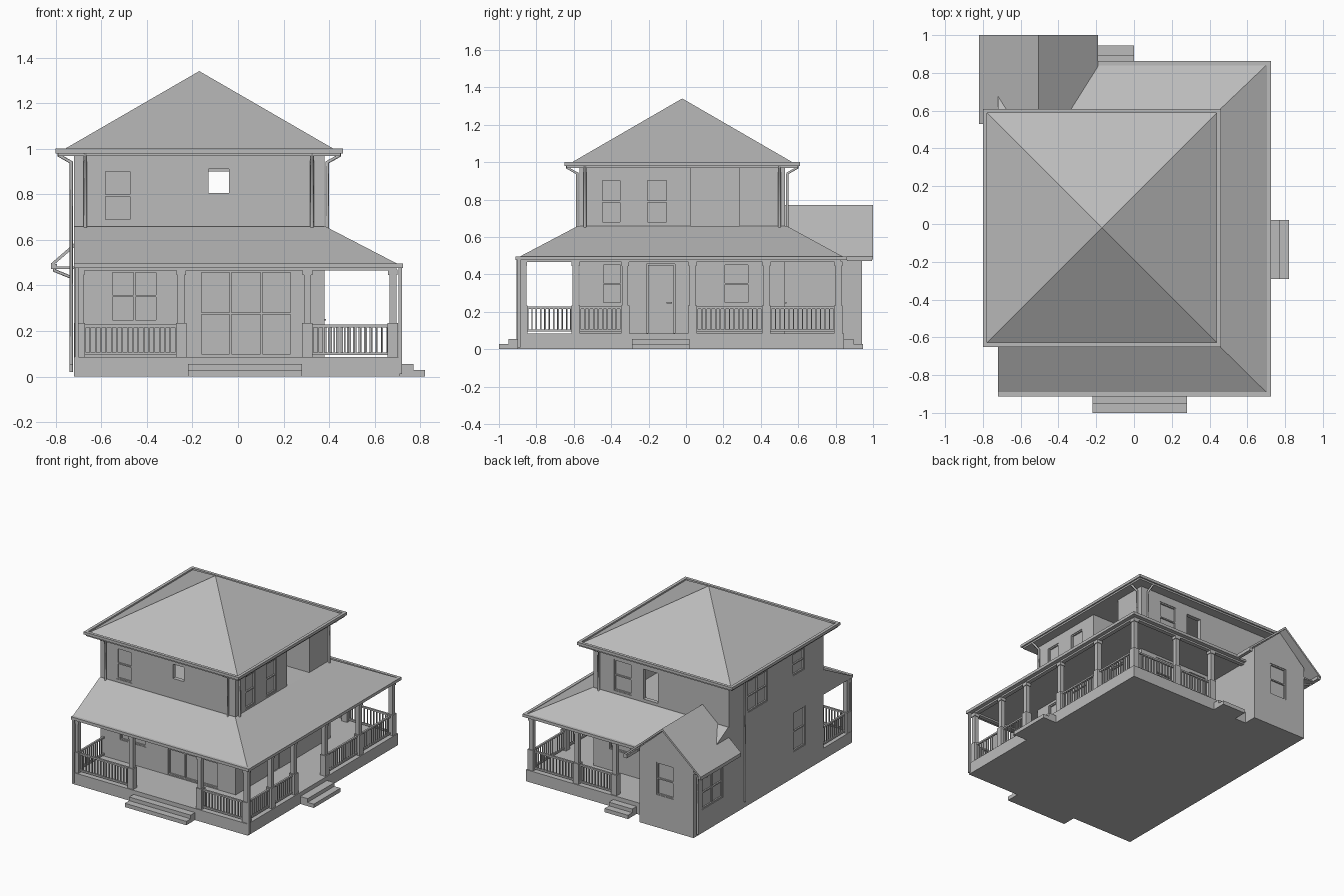
import bpy, bmesh
from mathutils import Matrix, Vector

cube = bpy.data.objects.get("Cube")
if cube:
    bpy.data.objects.remove(cube, do_unlink=True)

grey = bpy.data.materials.new("plain_grey")
grey.use_nodes = True
grey.diffuse_color = (0.5, 0.5, 0.5, 1)
grey.node_tree.nodes["Principled BSDF"].inputs["Base Color"].default_value = (0.5, 0.5, 0.5, 1)


def finish(name, bm):
    bmesh.ops.recalc_face_normals(bm, faces=bm.faces)
    mesh = bpy.data.meshes.new(name)
    bm.to_mesh(mesh)
    bm.free()
    mesh.materials.append(grey)
    ob = bpy.data.objects.new(name, mesh)
    bpy.context.scene.collection.objects.link(ob)
    return ob


def add_box(bm, x0, x1, y0, y1, z0, z1):
    size = Matrix.Diagonal((x1 - x0, y1 - y0, z1 - z0, 1))
    mid = Matrix.Translation(((x0 + x1) / 2, (y0 + y1) / 2, (z0 + z1) / 2))
    bmesh.ops.create_cube(bm, size=1, matrix=mid @ size)


def boxes(name, items):
    bm = bmesh.new()
    for b in items:
        add_box(bm, *b)
    return finish(name, bm)


def loft(name, lower, upper):
    """Closed solid between two rings of equal length."""
    bm = bmesh.new()
    a = [bm.verts.new(p) for p in lower]
    b = [bm.verts.new(p) for p in upper]
    bm.faces.new(a)
    bm.faces.new(b)
    for i in range(len(a)):
        j = (i + 1) % len(a)
        bm.faces.new((a[i], a[j], b[j], b[i]))
    return finish(name, bm)


def extrude_y(name, profile, y0, y1):
    return loft(name, [(x, y0, z) for x, z in profile], [(x, y1, z) for x, z in profile])


def rect(x0, x1, y0, y1, z):
    return [(x0, y0, z), (x1, y0, z), (x1, y1, z), (x0, y1, z)]


# Walls as (axis across the wall, plane, outward sign)
FRONT, BACK = ("y", -0.57, -1), ("y", 0.53, 1)
LEFT_SIDE, RIGHT_SIDE = ("x", 0.38, 1), ("x", -0.72, -1)
NICHE, ANNEX_BACK = ("x", 0.18, 1), ("y", 0.94, 1)


def on_wall(wall, u0, u1, z0, z1, d0, d1):
    """Box on a wall; d is measured outward from the wall plane."""
    axis, plane, sign = wall
    p, q = sorted((plane + sign * d0, plane + sign * d1))
    return (p, q, u0, u1, z0, z1) if axis == "x" else (u0, u1, p, q, z0, z1)


def cut(target, name, items):
    cutter = boxes(name, items)
    cutter.hide_render = True
    cutter.hide_viewport = True
    cutter.display_type = "WIRE"
    mod = target.modifiers.new(name, "BOOLEAN")
    mod.operation, mod.solver, mod.object = "DIFFERENCE", "EXACT", cutter


# Windows: wall, start, end, sill, head, number of lights
house_windows = [
    (FRONT, -0.59, -0.465, 0.68, 0.91, 1), (FRONT, -0.56, -0.35, 0.24, 0.465, 2),
    (FRONT, -0.17, 0.24, 0.09, 0.465, 3),
    (LEFT_SIDE, -0.455, -0.345, 0.67, 0.91, 1), (LEFT_SIDE, -0.215, -0.095, 0.67, 0.91, 1),
    (LEFT_SIDE, -0.45, -0.34, 0.24, 0.46, 1), (LEFT_SIDE, 0.2, 0.34, 0.24, 0.46, 1),
    (BACK, 0.07, 0.215, 0.68, 0.91, 1), (BACK, 0.08, 0.25, 0.24, 0.46, 1),
    (RIGHT_SIDE, 0.08, 0.31, 0.68, 0.91, 2), (RIGHT_SIDE, -0.35, -0.21, 0.75, 0.91, 1),
    (RIGHT_SIDE, -0.36, -0.22, 0.19, 0.48, 1),
]
annex_windows = [(ANNEX_BACK, -0.56, -0.42, 0.24, 0.48, 1), (RIGHT_SIDE, 0.6, 0.84, 0.17, 0.41, 2)]
doors = [(LEFT_SIDE, -0.21, -0.06, 0.087, 0.455), (BACK, -0.19, -0.05, 0.087, 0.455)]
open_windows = [(FRONT, -0.13, -0.04, 0.805, 0.91), (BACK, -0.145, -0.025, 0.68, 0.9)]
DEPTH = 0.014

# House body: shallow window recesses, upper room, side niche
house = boxes("house_walls", [(-0.72, 0.38, -0.57, 0.53, 0, 0.975)])
cut(house, "upper_room_cutter", [(-0.69, 0.15, -0.54, 0.5, 0.67, 0.95)])
recess = [on_wall(*w[:5], -DEPTH, 0.02) for w in house_windows + doors]
recess += [on_wall(*w, -0.05, 0.02) for w in open_windows]
recess.append((0.18, 0.42, 0.025, 0.285, 0.655, 0.97))
cut(house, "opening_cutter", recess)

# Annex with gable
annex = extrude_y("annex_walls", [(-0.72, 0), (-0.28, 0), (-0.28, 0.55), (-0.505, 0.75), (-0.72, 0.55)], 0.52, 0.94)
cut(annex, "annex_window_cutter", [on_wall(*w[:5], -DEPTH, 0.02) for w in annex_windows])
extrude_y("annex_roof", [(-0.82, 0.48), (-0.505, 0.752), (-0.19, 0.48), (-0.19, 0.497), (-0.505, 0.77), (-0.82, 0.497)], 0.53, 1.0)
boxes("annex_gutters", [(-0.82, -0.795, 0.53, 0.995, 0.472, 0.495), (-0.215, -0.19, 0.86, 0.995, 0.472, 0.495),
                        (-0.82, -0.72, 0.53, 0.94, 0.472, 0.482)])

# Window sashes and meeting rails
sashes = []
for wall, u0, u1, z0, z1, lights in house_windows + annex_windows + [(NICHE, 0.08, 0.19, 0.67, 0.91, 1)]:
    f, mid = 0.009, (z0 + z1) / 2
    lo, hi = (0.001, 0.008) if wall is NICHE else (-DEPTH - 0.001, -0.004)
    step = (u1 - u0) / lights
    for i in range(lights + 1):
        u = min(max(u0 + i * step, u0 + f / 2), u1 - f / 2)
        sashes.append(on_wall(wall, u - f / 2, u + f / 2, z0, z1, lo, hi))
    for z in (z0, mid - f / 2, z1 - f):
        sashes.append(on_wall(wall, u0, u1, z, z + f, lo, hi))
boxes("window_sashes", sashes)

boxes("doors", [on_wall(w, a + 0.006, b - 0.006, lo, hi - 0.006, -DEPTH - 0.001, -0.005) for w, a, b, lo, hi in doors])
boxes("door_handles", [on_wall(w, b - 0.045, b - 0.015, 0.245, 0.253, -0.006, 0.006) for w, a, b, lo, hi in doors])

# Main roof: soffit, pyramid, gutter ring
boxes("main_soffit", [(-0.79, 0.45, -0.64, 0.6, 0.968, 0.985)])
loft("main_roof", rect(-0.785, 0.445, -0.635, 0.595, 0.985), rect(-0.171, -0.169, -0.021, -0.019, 1.34))


def gutter(name, x0, x1, y0, y1, z0, z1, sides):
    w = 0.022
    ring = {"front": (x0, x1, y0, y0 + w, z0, z1), "back": (x0, x1, y1 - w, y1, z0, z1),
            "left": (x1 - w, x1, y0, y1, z0, z1), "right": (x0, x0 + w, y0, y1, z0, z1)}
    boxes(name, [ring[s] for s in sides])


gutter("main_gutter", -0.8, 0.46, -0.65, 0.61, 0.98, 1.0, ("front", "back", "left", "right"))

# Wraparound porch roof
bm_roof = loft("porch_roof", rect(-0.72, 0.705, -0.895, 0.845, 0.492), rect(-0.72, 0.385, -0.58, 0.54, 0.658))
boxes("porch_ceiling", [(-0.72, 0.71, -0.9, 0.85, 0.478, 0.492)])
gutter("porch_gutter", -0.72, 0.725, -0.912, 0.862, 0.476, 0.497, ("front", "left"))
boxes("porch_back_gutter", [(-0.22, 0.725, 0.84, 0.862, 0.476, 0.497)])
boxes("porch_beams", [(-0.715, 0.695, -0.885, -0.855, 0.466, 0.48), (0.665, 0.695, -0.885, 0.83, 0.466, 0.48),
                      (-0.28, 0.695, 0.8, 0.83, 0.466, 0.48)])

# Porch floor and steps
boxes("porch_base", [(-0.72, 0.71, -0.9, 0.0, 0, 0.085), (-0.3, 0.71, 0.0, 0.845, 0, 0.085)])
steps = []
for reach, top in ((0.05, 0.055), (0.1, 0.028)):
    steps += [(-0.22, 0.28, -0.9 - reach, -0.88, 0, top), (0.69, 0.72 + reach, -0.29, 0.02, 0, top),
              (-0.19, 0.0, 0.82, 0.845 + reach, 0, top)]
boxes("porch_steps", steps)

# Porch posts
X, YF, YB = 0.68, -0.87, 0.815
posts = [(x, YF) for x in (-0.695, -0.25, 0.305)] + [(X, y) for y in (YF, -0.59, -0.325, 0.035, 0.43, YB)]
posts += [(0.31, YB), (0.0, YB)]
post_boxes = []
for x, y in posts:
    for half, z0, z1 in ((0.023, 0.085, 0.235), (0.016, 0.235, 0.45), (0.021, 0.445, 0.47)):
        post_boxes.append((x - half, x + half, y - half, y + half, z0, z1))
boxes("porch_posts", post_boxes)

# Railings between posts
rails = []


def railing(a, b):
    a, b = Vector(a), Vector(b)
    n = max(2, round((b - a).length / 0.024))
    for z in (0.1, 0.222):
        rails.append((a.x - 0.007, b.x + 0.007, a.y - 0.007, b.y + 0.007, z - 0.006, z + 0.006))
    for i in range(1, n):
        p = a.lerp(b, i / n)
        rails.append((p.x - 0.0035, p.x + 0.0035, p.y - 0.0035, p.y + 0.0035, 0.1, 0.222))


for a, b in ((-0.695, -0.25), (0.305, X)):
    railing((a, YF), (b, YF))
for a, b in ((YF, -0.59), (-0.59, -0.325), (0.035, 0.43), (0.43, YB)):
    railing((X, a), (X, b))
for a, b in ((0.0, 0.31), (0.31, X)):
    railing((a, YB), (b, YB))
railing((-0.695, YF), (-0.695, -0.57))
boxes("porch_railings", rails)


# Downspouts: curve from the eave back to the wall and down
def downspout(wall, u, top, bottom, eave):
    axis, plane, sign = wall
    path = ((eave, top), (eave, top - 0.015), (0.012, top - 0.045), (0.012, bottom))
    curve = bpy.data.curves.new("downspout", "CURVE")
    curve.dimensions = "3D"
    curve.bevel_depth, curve.bevel_resolution = 0.008, 1
    curve.use_fill_caps = True
    spline = curve.splines.new("POLY")
    spline.points.add(len(path) - 1)
    for pt, (d, z) in zip(spline.points, path):
        p = plane + sign * d
        pt.co = (p, u, z, 1) if axis == "x" else (u, p, z, 1)
    curve.materials.append(grey)
    bpy.context.scene.collection.objects.link(bpy.data.objects.new("downspout", curve))


for wall, u in ((FRONT, -0.67), (FRONT, 0.325), (LEFT_SIDE, -0.54), (LEFT_SIDE, 0.5), (BACK, 0.33)):
    downspout(wall, u, 0.985, 0.64, 0.065)
downspout(RIGHT_SIDE, 0.36, 0.985, 0.05, 0.065)
downspout(RIGHT_SIDE, 0.91, 0.48, 0.02, 0.085)
boxes("porch_downspouts", [(0.705, 0.72, -0.9, -0.885, 0.01, 0.48), (-0.715, -0.7, -0.905, -0.89, 0.01, 0.48)])
